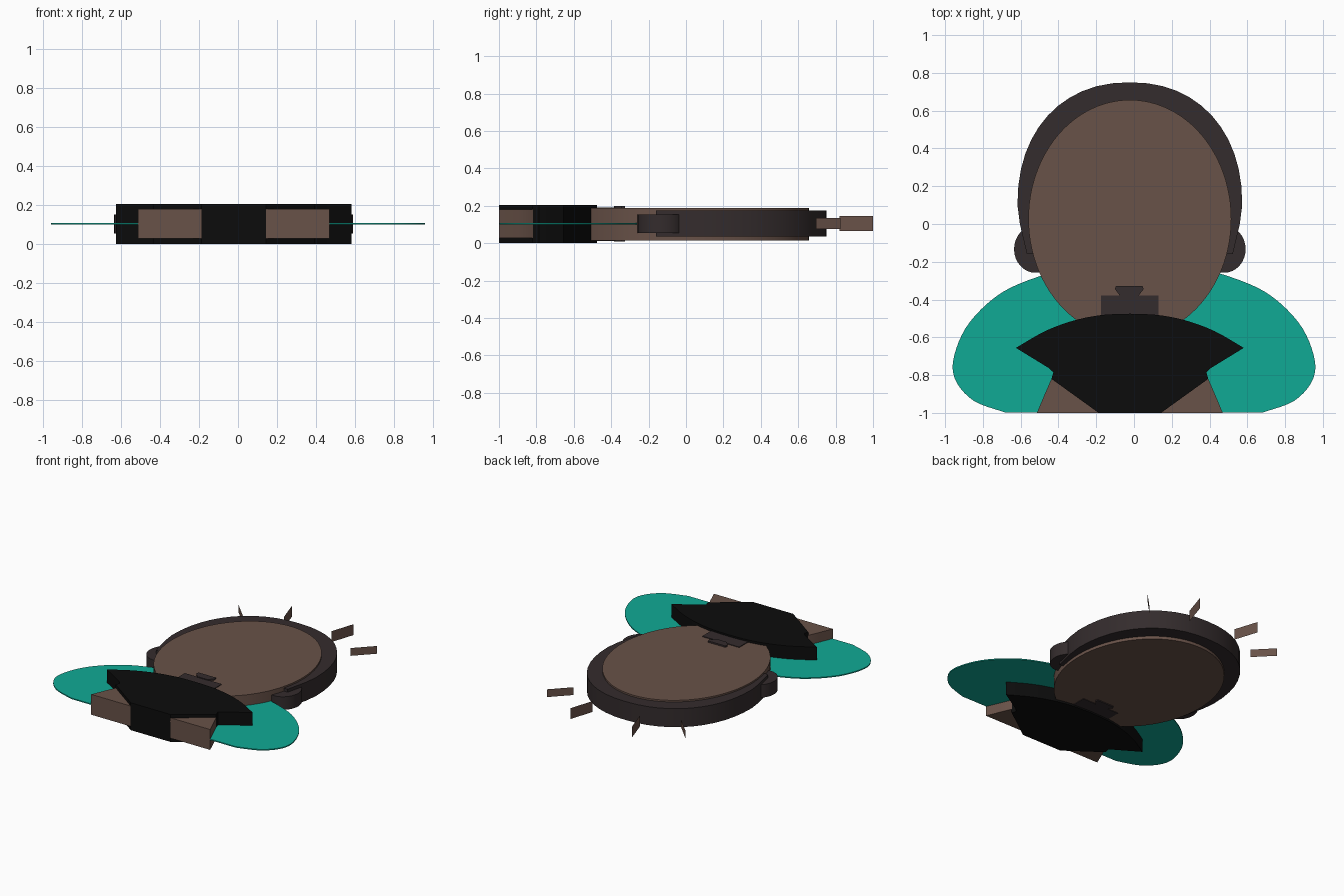
import bpy
import bmesh
import math
from mathutils import Vector

cube = bpy.data.objects.get("Cube")
if cube:
    bpy.data.objects.remove(cube, do_unlink=True)


def material(name, rgb):
    m = bpy.data.materials.new(name)
    m.use_nodes = True
    m.diffuse_color = (*rgb, 1)
    m.node_tree.nodes["Principled BSDF"].inputs["Base Color"].default_value = (*rgb, 1)
    return m


SKIN = material("warm brown", (0.14, 0.084, 0.065))
HAIR = material("dark brown", (0.034, 0.025, 0.026))
CLOTH = material("black", (0.0037, 0.0037, 0.0037))
TEAL = material("teal", (0.005, 0.4, 0.3))
CX = -0.022  # centre line of the figure


def finish(name, bm, mat):
    mesh = bpy.data.meshes.new(name)
    bm.to_mesh(mesh)
    bm.free()
    mesh.materials.append(mat)
    ob = bpy.data.objects.new(name, mesh)
    bpy.context.collection.objects.link(ob)
    return ob


def slab(name, outline, z0, z1, mat):
    """Closed xy outline extruded from z0 to z1."""
    bm = bmesh.new()
    face = bm.faces.new([bm.verts.new((x, y, z0)) for x, y in outline])
    ext = bmesh.ops.extrude_face_region(bm, geom=[face])
    top = [v for v in ext["geom"] if isinstance(v, bmesh.types.BMVert)]
    bmesh.ops.translate(bm, verts=top, vec=(0, 0, z1 - z0))
    bmesh.ops.recalc_face_normals(bm, faces=bm.faces)
    ob = finish(name, bm, mat)
    bpy.ops.object.select_all(action='DESELECT')
    ob.select_set(True)
    bpy.context.view_layer.objects.active = ob
    bpy.ops.object.shade_smooth_by_angle(angle=math.radians(25))
    return ob


def ellipse(cx, cy, rx, ry, n):
    return [(cx + rx * math.cos(2 * math.pi * i / n),
             cy + ry * math.sin(2 * math.pi * i / n)) for i in range(n)]


def mirrored(half, cx):
    """Right half outline, top to bottom, completed on the other side."""
    return ([(cx + x, y) for x, y in half]
            + [(cx - x, y) for x, y in reversed(half) if x > 0])


def smooth(points, steps=5):
    """Catmull-Rom curve through the points."""
    pts = [Vector(p) for p in points]
    out = []
    for i in range(len(pts) - 1):
        a, b, c, d = pts[max(i - 1, 0)], pts[i], pts[i + 1], pts[min(i + 2, len(pts) - 1)]
        for k in range(steps):
            t = k / steps
            p = (2 * b + (c - a) * t + (2 * a - 5 * b + 4 * c - d) * t ** 2
                 + (3 * b - a - 3 * c + d) * t ** 3) / 2
            out.append((p.x, p.y))
    return out + [points[-1]]


# Head
slab("head", ellipse(CX, 0.027, 0.537, 0.63, 96), 0.015, 0.187, SKIN)

# Hair: squarish dome tapering behind the ears
dome = []
for i in range(13):
    a = math.pi / 2 * i / 12
    dome.append((0.595 * math.sin(a) ** 0.91, 0.1 + 0.65 * math.cos(a) ** 0.91 if i < 12 else 0.1))
slab("hair", mirrored(dome + [(0.582, 0), (0.545, -0.16)], CX), 0.037, 0.175, HAIR)

# Ears
for side, s in (("left", 1), ("right", -1)):
    slab(side + "_ear", ellipse(CX + s * 0.5, -0.133, 0.113, 0.125, 32), 0.055, 0.152, HAIR)

# Beard and lip, showing on both faces
slab("beard", [(-0.175, -0.52), (0.13, -0.52), (0.13, -0.378), (-0.175, -0.378)],
     0.011, 0.192, HAIR)
slab("lip", mirrored([(0.07, -0.327), (0.076, -0.345), (0.045, -0.385)], CX - 0.003),
     0.008, 0.198, HAIR)

# Cape: thin sheet with two round lobes
lobe = smooth([(0.35, -0.245), (0.48, -0.27), (0.7, -0.363), (0.87, -0.52), (0.95, -0.69),
               (0.948, -0.82), (0.85, -0.935), (0.68, -0.998)])
slab("cape", mirrored(lobe, 0), 0.1, 0.108, TEAL)

# Torso: curved shoulders, pointed tips, tapering waist
shoulder = smooth([(0, -0.475), (0.15, -0.482), (0.3, -0.512), (0.45, -0.568), (0.603, -0.656)])
slab("torso", mirrored(shoulder + [(0.43, -0.762), (0.405, -0.785), (0.415, -0.82),
                                   (0.165, -1)], CX), 0, 0.205, CLOTH)

# Arms
for side, s in (("left", 1), ("right", -1)):
    arm = [(0.16, -1), (0.492, -1), (0.45, -0.9), (0.413, -0.815), (0.37, -0.77), (0.2, -0.77)]
    slab(side + "_arm", [(CX + s * x, y) for x, y in arm], 0.028, 0.18, SKIN)

# Upright flat rays behind the head
rays = {"inner": ((0.197, 0.822), (0.255, 1.0), 0.065, 0.146),
        "outer": ((0.445, 0.695), (0.572, 0.825), 0.077, 0.135)}
for place, ((x0, y0), (x1, y1), z0, z1) in rays.items():
    for side, s in (("left", 1), ("right", -1)):
        bm = bmesh.new()
        bm.faces.new([bm.verts.new(p) for p in ((s * x0, y0, z0), (s * x1, y1, z0),
                                                (s * x1, y1, z1), (s * x0, y0, z1))])
        finish(f"{side}_{place}_ray", bm, SKIN)
